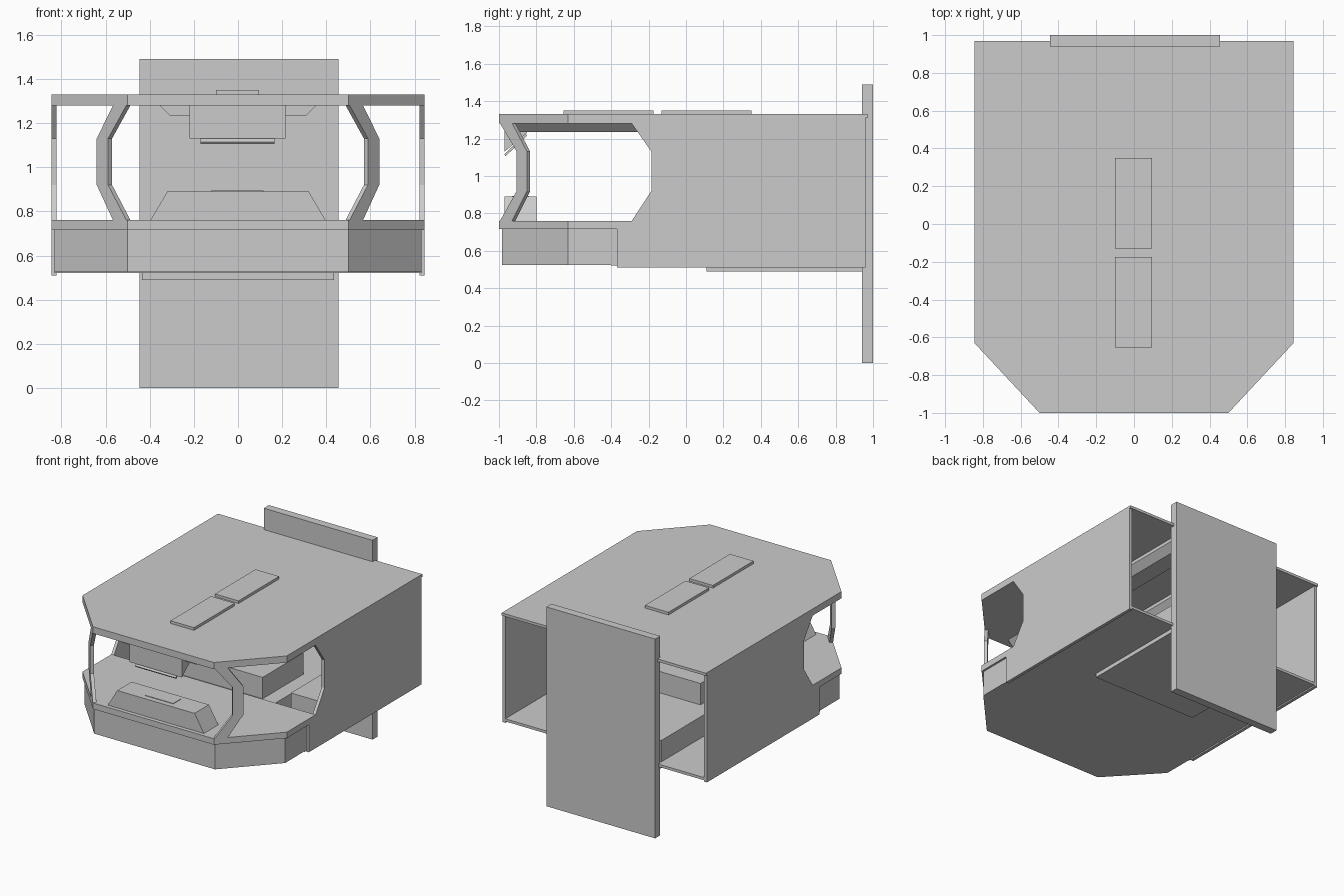
import bpy, bmesh
from mathutils import Vector

cube = bpy.data.objects.get("Cube")
if cube:
    bpy.data.objects.remove(cube, do_unlink=True)

grey = bpy.data.materials.new("light grey")
grey.use_nodes = True
COLOUR = (0.6, 0.6, 0.6, 1)
grey.diffuse_color = COLOUR
grey.node_tree.nodes["Principled BSDF"].inputs["Base Color"].default_value = COLOUR


def finish(name, bm):
    bmesh.ops.recalc_face_normals(bm, faces=bm.faces)
    mesh = bpy.data.meshes.new(name)
    bm.to_mesh(mesh)
    bm.free()
    mesh.materials.append(grey)
    obj = bpy.data.objects.new(name, mesh)
    bpy.context.scene.collection.objects.link(obj)
    return obj


def prism(name, points, axis, low, high):
    """Extrude a flat outline along an axis; points are the other two coordinates."""
    bm = bmesh.new()
    place = {"x": lambda a, b: (low, a, b),
             "y": lambda a, b: (a, low, b),
             "z": lambda a, b: (a, b, low)}[axis]
    face = bm.faces.new([bm.verts.new(place(a, b)) for a, b in points])
    new = bmesh.ops.extrude_face_region(bm, geom=[face])["geom"]
    step = Vector([(high - low) * (axis == k) for k in "xyz"])
    bmesh.ops.translate(bm, vec=step, verts=[v for v in new if isinstance(v, bmesh.types.BMVert)])
    return finish(name, bm)


def box(name, x, y, z):
    outline = [(x[0], y[0]), (x[1], y[0]), (x[1], y[1]), (x[0], y[1])]
    return prism(name, outline, "z", *z)


def mirror(obj):
    """Copy a part to the other side with a mirror modifier about x = 0."""
    obj.modifiers.new("mirror", "MIRROR")


def cab_outline(half, front, back):
    right = [(0.5, front), (half, -0.63), (half, back)]
    return right + [(-x, y) for x, y in reversed(right)]


# Roof, cockpit deck, nose and rear floor
prism("roof", cab_outline(0.845, -1, 0.97), "z", 1.31, 1.33)
prism("roof_front_rim", cab_outline(0.845, -1, -0.2), "z", 1.28, 1.32)
prism("cockpit_deck", cab_outline(0.845, -1, -0.29), "z", 0.715, 0.76)
prism("nose", cab_outline(0.83, -0.985, -0.37), "z", 0.525, 0.72)
box("rear_floor", (-0.83, 0.83), (-0.4, 0.96), (0.52, 0.54))
box("under_plate", (-0.435, 0.435), (0.11, 0.94), (0.49, 0.525))

# Side walls with the angled window edge
wall = [(-0.63, 1.33), (0.96, 1.33), (0.96, 0.51), (-0.37, 0.51), (-0.37, 0.76),
        (-0.29, 0.76), (-0.185, 0.92), (-0.185, 1.13), (-0.29, 1.28), (-0.63, 1.28)]
mirror(prism("side_wall", wall, "x", 0.822, 0.845))

# Bent window pillars that follow the slanted front corner
along = Vector((0.345, 0.37, 0)).normalized()
inward = Vector((-along.y, along.x, 0)) * 0.025
bm = bmesh.new()
rings = []
for z, shift, width in [(1.29, 0, 0.09), (1.13, 0.13, 0.075), (0.92, 0.13, 0.075), (0.75, 0, 0.09)]:
    start = Vector((0.5, -1, z)) + along * shift
    end = start + along * width
    rings.append([bm.verts.new(p) for p in (start, end, end + inward, start + inward)])
for a, b in zip(rings, rings[1:]):
    for i in range(4):
        j = (i + 1) % 4
        bm.faces.new((a[i], a[j], b[j], b[i]))
bm.faces.new(rings[0])
bm.faces.new(rings[-1])
mirror(finish("window_pillar", bm))

# Rear door plate and roof hatches
box("rear_plate", (-0.445, 0.455), (0.94, 1.0), (0, 1.49))
box("front_hatch", (-0.1, 0.095), (-0.655, -0.175), (1.325, 1.35))
box("rear_hatch", (-0.1, 0.095), (-0.13, 0.35), (1.325, 1.35))

# Dashboard with a thin display on top
dash = [(-0.4, 0.755), (0.4, 0.755), (0.32, 0.89), (-0.32, 0.89)]
prism("dashboard", dash, "y", -0.97, -0.8)
box("dash_display", (-0.12, 0.115), (-0.93, -0.84), (0.885, 0.894))

# Overhead console and its tilted screen
console = [(-0.97, 1.29), (-0.97, 1.13), (-0.85, 1.23), (-0.85, 1.29)]
prism("overhead_console", console, "x", -0.22, 0.215)
screen = [(-0.965, 1.105), (-0.85, 1.215), (-0.857, 1.225), (-0.972, 1.115)]
prism("overhead_screen", screen, "x", -0.17, 0.165)

# Ceiling ducts
duct = [(0.135, 1.285), (0.18, 1.235), (0.31, 1.235), (0.36, 1.285)]
duct = [(0.135, 1.315)] + duct + [(0.36, 1.315)]
mirror(prism("ceiling_duct", duct, "y", -0.93, 0.9))

# Interior furniture
box("centre_platform", (-0.44, 0.44), (-0.3, 0.92), (0.53, 0.7))
box("centre_bench", (-0.33, 0.33), (-0.18, 0.3), (0.69, 0.86))
mirror(box("side_locker", (0.5, 0.825), (-0.09, 0.4), (0.53, 0.755)))
